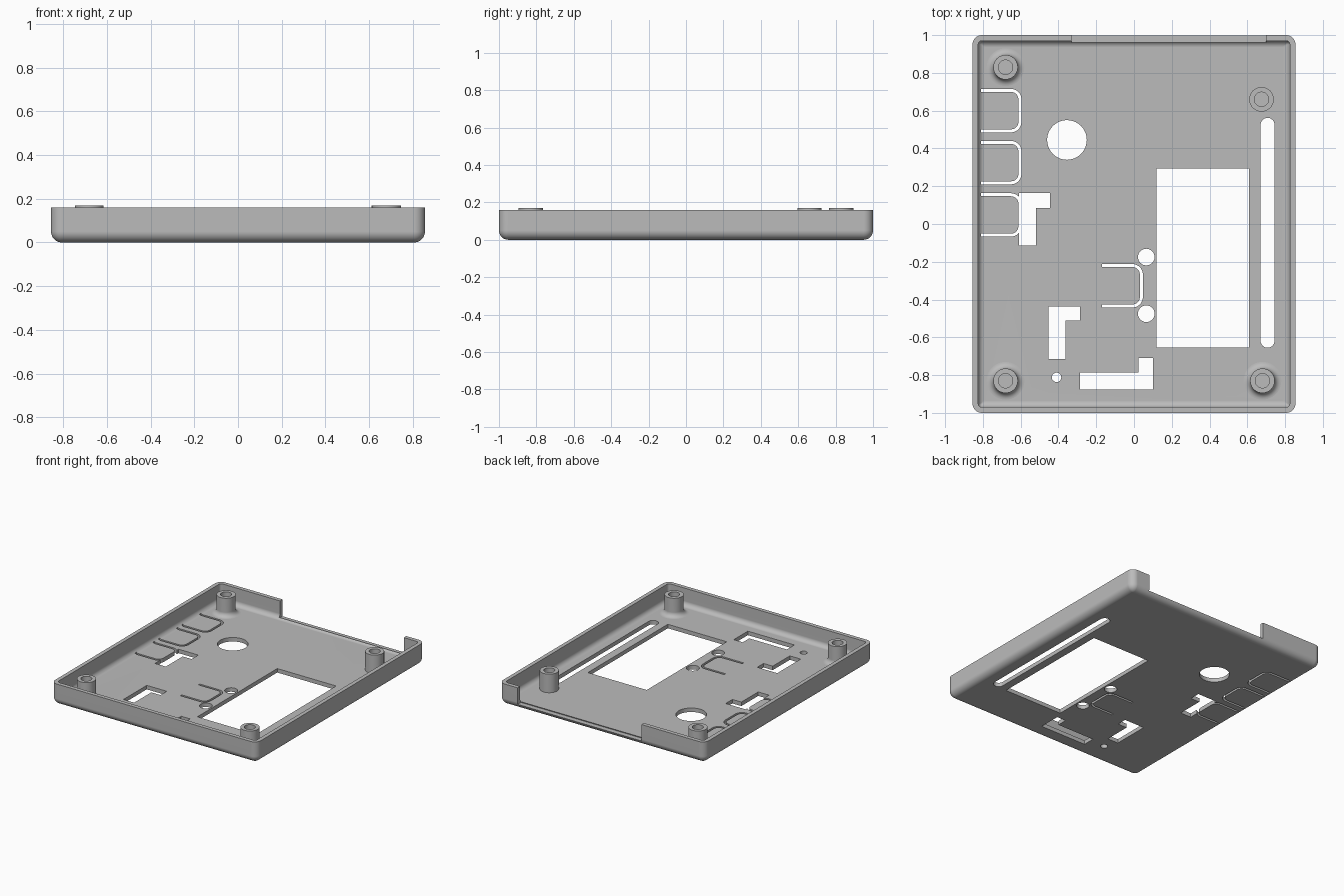
import bpy, bmesh
from math import sin, cos, pi, radians

if "Cube" in bpy.data.objects:
    bpy.data.objects.remove(bpy.data.objects["Cube"])

grey = bpy.data.materials.new("light_grey_plastic")
grey.use_nodes = True
grey.diffuse_color = (0.5, 0.5, 0.5, 1)
grey.node_tree.nodes["Principled BSDF"].inputs["Base Color"].default_value = (0.5, 0.5, 0.5, 1)

HX, HY, H = 0.855, 1.0, 0.16      # half sizes and wall height
FLOOR, WALL, ROUND = 0.03, 0.03, 0.05


def finish(name, bm):
    bmesh.ops.recalc_face_normals(bm, faces=bm.faces)
    mesh = bpy.data.meshes.new(name)
    bm.to_mesh(mesh)
    bm.free()
    ob = bpy.data.objects.new(name, mesh)
    mesh.materials.append(grey)
    bpy.context.collection.objects.link(ob)
    return ob


def activate(ob):
    bpy.ops.object.select_all(action="DESELECT")
    ob.select_set(True)
    bpy.context.view_layer.objects.active = ob


def smooth(ob):
    activate(ob)
    bpy.ops.object.shade_smooth_by_angle(angle=radians(35))
    mod = ob.modifiers.new("even_shading", "WEIGHTED_NORMAL")
    mod.keep_sharp = True


def arc(cx, cy, r, start, end, n=8):
    angles = [radians(start + (end - start) * i / n) for i in range(n + 1)]
    return [(cx + r * cos(a), cy + r * sin(a)) for a in angles]


def rounded_rect(inset, z):
    r = max(ROUND - inset, 0.006)
    x, y = HX - inset - r, HY - inset - r
    pts = (arc(x, y, r, 0, 90) + arc(-x, y, r, 90, 180)
           + arc(-x, -y, r, 180, 270) + arc(x, -y, r, 270, 360))
    return [(px, py, z) for px, py in pts]


def skin(bm, rings):
    rows = [[bm.verts.new(p) for p in ring] for ring in rings]
    for a, b in zip(rows, rows[1:]):
        for i in range(len(a)):
            j = (i + 1) % len(a)
            bm.faces.new((a[i], a[j], b[j], b[i]))
    bm.faces.new(rows[0])
    bm.faces.new(rows[-1])


# Tray shell: rounded outside, rim, filleted inside
fillet = 0.035
outside = arc(ROUND, ROUND, ROUND, 270, 180)
inside = arc(WALL + fillet, FLOOR + fillet, fillet, 180, 270)
profile = outside + [(0, H), (WALL, H)] + inside
bm = bmesh.new()
skin(bm, [rounded_rect(i, z) for i, z in profile])
tray = finish("tray", bm)


def cut(outline, z0=-0.05, z1=0.1):
    bm = bmesh.new()
    face = bm.faces.new([bm.verts.new((x, y, z0)) for x, y in outline])
    new = bmesh.ops.extrude_face_region(bm, geom=[face])["geom"]
    bmesh.ops.translate(bm, vec=(0, 0, z1 - z0),
                        verts=[v for v in new if isinstance(v, bmesh.types.BMVert)])
    cutter = finish("cutter", bm)
    cutter.hide_render = True
    activate(tray)
    mod = tray.modifiers.new("opening", "BOOLEAN")
    mod.operation = "DIFFERENCE"
    mod.solver = "EXACT"
    mod.object = cutter
    bpy.ops.object.modifier_apply(modifier=mod.name)
    bpy.data.objects.remove(cutter)


def rect(x0, x1, y0, y1):
    return [(x0, y0), (x1, y0), (x1, y1), (x0, y1)]


def circle(x, y, r, n=40):
    return arc(x, y, r, 0, 360, n)[:-1]


def u_slot(x0, x1, y0, y1, w=0.016, r=0.055):
    outer = [(x0, y0)] + arc(x1 - r, y0 + r, r, 270, 360) + arc(x1 - r, y1 - r, r, 0, 90) + [(x0, y1)]
    inner = ([(x0, y0 + w)] + arc(x1 - r, y0 + r, r - w, 270, 360)
             + arc(x1 - r, y1 - r, r - w, 0, 90) + [(x0, y1 - w)])
    return outer + inner[::-1]


def l_shape(x, y, dx, dy, leg, arm):
    # corner at x, y; legs run dx across and dy along
    return [(x, y), (x + dx, y), (x + dx, y + arm), (x + leg, y + arm), (x + leg, y + dy), (x, y + dy)]


# Connector gap in the back wall
cut(rect(-0.33, 0.70, 0.96, 1.1), 0.035, 0.3)

# Display window and long rounded slot
cut(rect(0.12, 0.61, -0.655, 0.295))
cut(arc(0.707, 0.525, 0.037, 0, 180, 16) + arc(0.707, -0.618, 0.037, 180, 360, 16))

# Round holes
for x, y, r in [(-0.355, 0.445, 0.105), (0.065, -0.175, 0.044),
                (0.065, -0.475, 0.044), (-0.41, -0.812, 0.025)]:
    cut(circle(x, y, r))

# Angled openings
cut(l_shape(-0.61, 0.165, 0.165, -0.28, 0.09, -0.08))
cut(l_shape(-0.453, -0.437, 0.167, -0.278, 0.09, -0.075))
cut(l_shape(0.10, -0.877, -0.387, 0.167, -0.075, 0.09))

# Flexible button tabs outlined by thin slots
for y in (0.485, 0.21, -0.067):
    cut(u_slot(-0.81, -0.596, y, y + 0.23))
cut(u_slot(-0.17, 0.047, -0.442, -0.212))
smooth(tray)


# Screw posts with blind holes
def post(name, x, y, f):
    base = arc(0.065 + f, FLOOR + f, f, 270, 180) if f else [(0.065, FLOOR)]
    prof = ([(base[0][0], FLOOR - 0.01)] + base
            + [(0.065, 0.17), (0.038, 0.17), (0.038, FLOOR + 0.003)])
    bm = bmesh.new()
    skin(bm, [[(px, py, z) for px, py in circle(x, y, r)] for r, z in prof])
    smooth(finish(name, bm))


post("back_right_post", -0.68, 0.83, 0.035)
post("front_right_post", -0.68, -0.83, 0.035)
post("front_left_post", 0.68, -0.83, 0.035)
post("back_left_post", 0.675, 0.66, 0)
